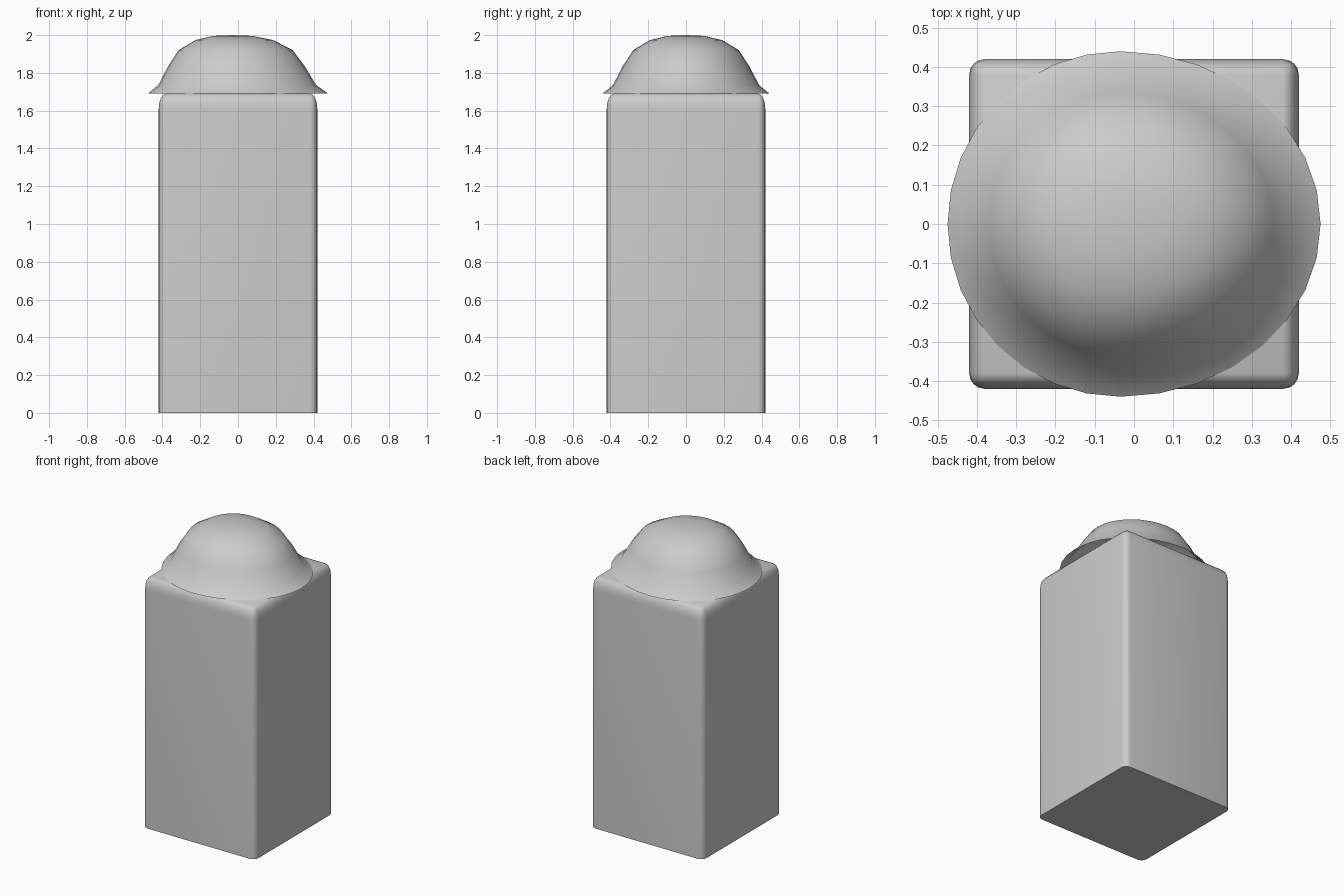
import bpy, bmesh, math

if "Cube" in bpy.data.objects:
    bpy.data.objects.remove(bpy.data.objects["Cube"])

def make_object(name, bm):
    bmesh.ops.recalc_face_normals(bm, faces=bm.faces)
    mesh = bpy.data.meshes.new(name)
    bm.to_mesh(mesh)
    bm.free()
    obj = bpy.data.objects.new(name, mesh)
    bpy.context.collection.objects.link(obj)
    bpy.ops.object.select_all(action='DESELECT')
    obj.select_set(True)
    bpy.context.view_layer.objects.active = obj
    bpy.ops.object.shade_smooth_by_angle(angle=math.radians(50))
    return obj

# Body: square post, rounded on every edge except the base, stretched upwards
bm = bmesh.new()
bmesh.ops.create_cube(bm, size=0.84)
edges = [e for e in bm.edges if any(v.co.z > 0 for v in e.verts)]
bmesh.ops.bevel(bm, geom=edges, offset=0.04, segments=4, profile=0.5,
                affect='EDGES', clamp_overlap=True)
for v in bm.verts:
    v.co.z = (v.co.z + 0.42) / 0.84 * 1.69
make_object("body", bm)

# Domed cap: revolved flared profile, slightly longer towards +x
profile = [(0.095, 1.996), (0.19, 1.974), (0.28, 1.92),
           (0.335, 1.835), (0.387, 1.735), (0.44, 1.692)]
sides, centre_x, stretch = 32, -0.035, 1.16
bm = bmesh.new()
pole = bm.verts.new((centre_x, 0, 2.0))
rings = []
for r, z in profile:
    ring = []
    for i in range(sides):
        a = 2 * math.pi * i / sides
        x = r * math.cos(a)
        x *= stretch if x > 0 else 1
        ring.append(bm.verts.new((centre_x + x, r * math.sin(a), z)))
    rings.append(ring)
for i in range(sides):
    j = (i + 1) % sides
    bm.faces.new((pole, rings[0][i], rings[0][j]))
    for top, low in zip(rings, rings[1:]):
        bm.faces.new((top[i], low[i], low[j], top[j]))
cap = make_object("domed_cap", bm)
# Open shell: keep the outside facing up
if cap.data.polygons[0].normal.z < 0:
    cap.data.flip_normals()
